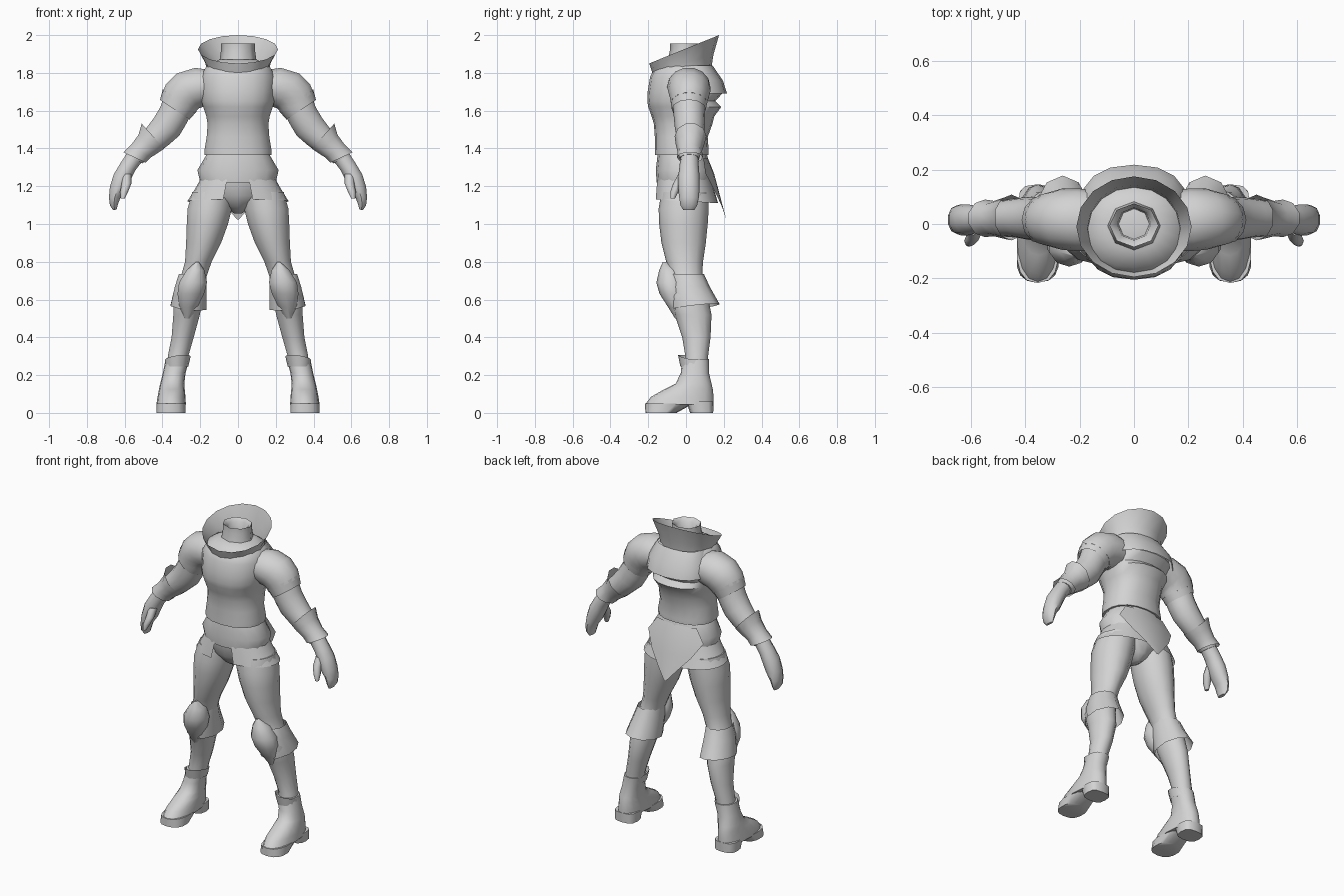
import bpy, bmesh, math
from mathutils import Vector

mat = bpy.data.materials.new("light_grey")
mat.diffuse_color = (0.65, 0.65, 0.65, 1)


def finish(name, bm, mirror=False, angle=50):
    bmesh.ops.recalc_face_normals(bm, faces=bm.faces)
    me = bpy.data.meshes.new(name)
    bm.to_mesh(me)
    bm.free()
    me.materials.append(mat)
    ob = bpy.data.objects.new(name, me)
    bpy.context.collection.objects.link(ob)
    bpy.ops.object.select_all(action='DESELECT')
    ob.select_set(True)
    bpy.context.view_layer.objects.active = ob
    bpy.ops.object.shade_smooth_by_angle(angle=math.radians(angle))
    if mirror:
        m = ob.modifiers.new("mirror", 'MIRROR')
        m.use_mirror_merge = False
    return ob


def loft(name, rings, n=14, power=2.0, caps=(True, True), mirror=False, front_gap=0):
    """Skin rings of (x, z, rx, y_front, y_back, tilt_degrees, back_rise)."""
    bm = bmesh.new()
    rows = []
    for ring in rings:
        x, z, rx, y0, y1, tilt, rise = (tuple(ring) + (0, 0))[:7]
        t = math.radians(tilt)
        row = []
        for i in range(n):
            a = 2 * math.pi * i / n - math.pi / 2
            c, s = math.cos(a), math.sin(a)
            c = math.copysign(abs(c) ** (2 / power), c)
            s = math.copysign(abs(s) ** (2 / power), s)
            row.append(bm.verts.new((x + rx * c * math.cos(t),
                                     (y0 + y1) / 2 + (y1 - y0) / 2 * s,
                                     z + rx * c * math.sin(t) + rise * s)))
        rows.append(row)
    for lo, hi in zip(rows, rows[1:]):
        for i in range(front_gap, n - front_gap):
            j = (i + 1) % n
            bm.faces.new((lo[i], lo[j], hi[j], hi[i]))
    if caps[0]:
        bm.faces.new(rows[0])
    if caps[1]:
        bm.faces.new(rows[-1])
    return finish(name, bm, mirror)


OPEN = (False, False)

# Torso with fitted jacket, overhanging hem and back ridges
loft("torso", [
    (0, 1.365, .18, -.165, .12), (0, 1.39, .18, -.165, .12),
    (0, 1.46, .168, -.165, .115), (0, 1.53, .163, -.17, .14),
    (0, 1.57, .17, -.182, .15), (0, 1.62, .187, -.2, .187),
    (0, 1.65, .195, -.205, .155), (0, 1.70, .2, -.203, .2),
    (0, 1.78, .2, -.19, .17), (0, 1.835, .17, -.16, .13),
    (0, 1.87, .1, -.1, .085)], n=18, power=2.3)

# Raised mantle hem across the upper back
loft("back_mantle", [
    (0, 1.69, .2, -.1, .218, 0, 0), (0, 1.76, .195, -.1, .195),
    (0, 1.84, .16, -.1, .14)], n=16, power=2.3, caps=OPEN)

# Standing collar, high at the back
loft("collar", [
    (0, 1.80, .165, -.165, .135, 0, .03), (0, 1.85, .172, -.18, .145, 0, .045),
    (0, 1.925, .212, -.195, .175, 0, .075)], n=16, caps=OPEN)

# Hollow neck
loft("neck", [
    (0, 1.85, .1, -.1, .085), (0, 1.92, .09, -.085, .075),
    (0, 1.955, .09, -.085, .075), (0, 1.935, .062, -.06, .06),
    (0, 1.85, .055, -.055, .055)], n=8, caps=(False, True))

# Pelvis and hip band
loft("pelvis", [
    (0, 1.38, .15, -.14, .1), (0, 1.25, .19, -.15, .13),
    (0, 1.15, .16, -.135, .12), (0, 1.09, .07, -.09, .09),
    (0, 1.055, .02, -.03, .05)], n=14)
loft("hip_band", [
    (0, 1.37, .165, -.15, .11), (0, 1.285, .215, -.16, .135),
    (0, 1.22, .2, -.155, .135)], n=16, power=2.2, caps=OPEN)

# Short skirt, split in front
loft("skirt", [
    (0, 1.235, .2, -.155, .135), (0, 1.195, .222, -.16, .145),
    (0, 1.12, .268, -.165, .17, 0, -.01)],
    n=24, power=2.2, caps=OPEN, front_gap=1)

# Pointed tail flap behind
bm = bmesh.new()
rows = []
for z, w, y in ((1.35, .14, .115), (1.27, .195, .148), (1.18, .14, .172),
                (1.10, .07, .193), (1.025, .006, .213)):
    rows.append([bm.verts.new((w * k / 3, y - 1.2 * (w * k / 3) ** 2, z))
                 for k in range(-3, 4)])
for a, b in zip(rows, rows[1:]):
    for i in range(6):
        bm.faces.new((a[i], a[i + 1], b[i + 1], b[i]))
finish("tail_flap", bm)

# Legs
loft("leg", [
    (.13, 1.17, .115, -.13, .12), (.15, 1.08, .12, -.145, .12),
    (.162, 1.0, .112, -.142, .115), (.182, .9, .095, -.13, .105),
    (.21, .8, .072, -.105, .09), (.235, .72, .07, -.08, .085),
    (.262, .62, .078, -.1, .115), (.272, .52, .072, -.06, .135),
    (.293, .4, .06, -.02, .13), (.315, .31, .056, -.005, .118),
    (.325, .24, .055, -.01, .115)], mirror=True)

# Domed knee guards
loft("knee_guard", [
    (.215, .8, .008, -.122, -.1), (.225, .755, .05, -.142, -.03),
    (.238, .69, .078, -.157, .0), (.25, .63, .074, -.14, .0),
    (.262, .56, .05, -.095, .0), (.27, .5, .02, -.058, .0)],
    n=10, mirror=True)

# Flared cuffs below the knees
loft("knee_cuff", [
    (.24, .735, .077, -.085, .095), (.25, .67, .088, -.1, .125),
    (.262, .56, .1, -.085, .178, 6, .015)], n=10, caps=OPEN, mirror=True)

# Boots: shaft and foot, front sole, heel, cuff
loft("boot", [
    (.32, .285, .063, -.02, .122), (.338, .21, .06, -.028, .122),
    (.348, .155, .064, -.055, .135), (.35, .125, .068, -.115, .142),
    (.352, .085, .074, -.185, .146), (.354, .045, .078, -.216, .146)],
    n=16, power=2.2, mirror=True)
loft("boot_sole", [
    (.354, .05, .078, -.217, .04), (.354, .0, .078, -.215, -.05)],
    n=14, power=2.5, mirror=True)
loft("boot_heel", [
    (.354, .06, .072, .0, .146), (.354, .0, .07, .022, .144)],
    n=12, power=3, mirror=True)
loft("boot_cuff", [
    (.325, .245, .062, -.03, .12), (.319, .29, .069, -.042, .122, -8, -.015)],
    n=12, caps=OPEN, mirror=True)

# Sleeves and arms
loft("sleeve", [
    (.12, 1.725, .09, -.1, .12, 85), (.2, 1.725, .108, -.1, .13, 75),
    (.265, 1.705, .112, -.095, .13, 57), (.3, 1.67, .11, -.085, .12, 40),
    (.315, 1.64, .104, -.08, .112, 33)], mirror=True)
loft("sleeve_band", [
    (.308, 1.655, .107, -.082, .115, 33), (.335, 1.605, .094, -.075, .105, 34)],
    n=12, caps=OPEN, mirror=True)
loft("arm", [
    (.31, 1.65, .09, -.07, .1, 34), (.345, 1.57, .084, -.065, .1, 35),
    (.378, 1.515, .084, -.06, .1, 36), (.43, 1.46, .075, -.05, .095, 40),
    (.5, 1.4, .065, -.045, .085, 38), (.55, 1.345, .05, -.035, .07, 30)],
    mirror=True)

# Bracers flared at both ends
loft("bracer", [
    (.45, 1.465, .094, -.06, .108, 48), (.475, 1.425, .074, -.055, .098, 43),
    (.515, 1.385, .064, -.045, .085, 36), (.548, 1.352, .069, -.048, .09, 25)],
    n=10, caps=OPEN, mirror=True)

# Hands and thumbs
loft("hand", [
    (.55, 1.35, .048, -.03, .065, 30), (.585, 1.3, .046, -.035, .068, 25),
    (.612, 1.25, .05, -.042, .072, 15), (.635, 1.19, .046, -.042, .072, 8),
    (.653, 1.14, .032, -.036, .068, 0), (.657, 1.1, .022, -.03, .06, -5),
    (.652, 1.075, .01, -.015, .045, -10)], n=10, mirror=True)
loft("thumb", [
    (.59, 1.265, .026, -.04, .02), (.59, 1.215, .026, -.068, -.015),
    (.603, 1.17, .021, -.083, -.04), (.61, 1.135, .011, -.083, -.058)],
    n=8, mirror=True)
